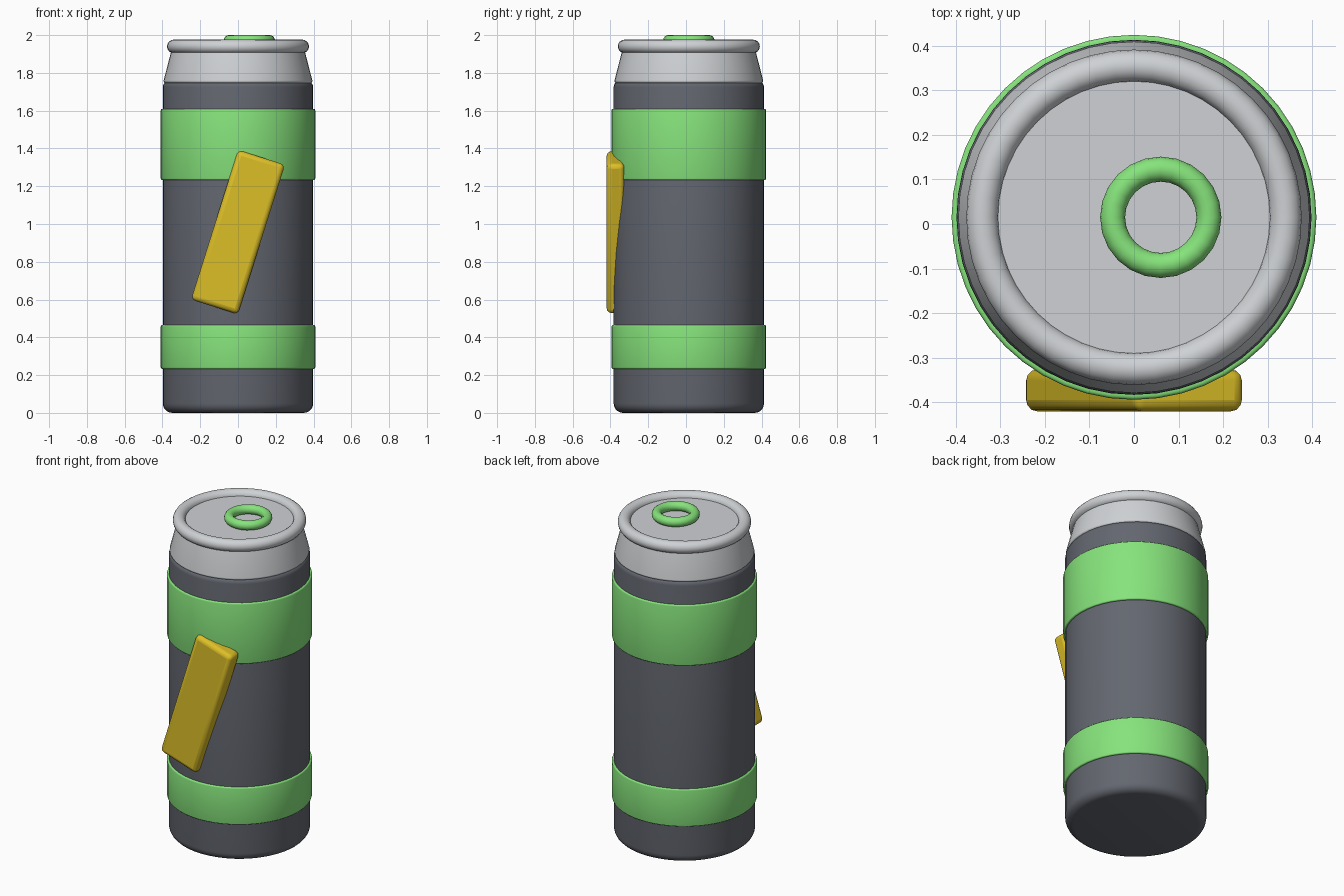
import bpy
from math import radians, sin, cos, pi

if "Cube" in bpy.data.objects:
    bpy.data.objects.remove(bpy.data.objects["Cube"])

CY = 0.015  # y of the can axis


def material(name, rgb):
    m = bpy.data.materials.new(name)
    m.diffuse_color = (*rgb, 1)
    m.use_nodes = True
    m.node_tree.nodes["Principled BSDF"].inputs["Base Color"].default_value = m.diffuse_color
    return m


GREEN = material("green", (0.24, 0.77, 0.20))
DARK = material("slate", (0.125, 0.135, 0.16))
YELLOW = material("yellow", (0.72, 0.52, 0.02))
SILVER = material("silver", (0.62, 0.64, 0.66))


def finish(ob, name, mat, angle=35):
    ob.name = name
    ob.data.materials.append(mat)
    bpy.context.view_layer.objects.active = ob
    for o in bpy.context.selected_objects:
        o.select_set(False)
    ob.select_set(True)
    bpy.ops.object.shade_smooth_by_angle(angle=radians(angle))
    return ob


def arc(r, z, rad, start, end, n=5):
    """Rounded profile corner centred on (r, z)."""
    return [(r + rad * cos(radians(start + (end - start) * i / n)),
             z + rad * sin(radians(start + (end - start) * i / n))) for i in range(n + 1)]


def lathe(name, profile, mat, n=48):
    """Closed solid of revolution from an (r, z) profile running bottom to top."""
    verts = [(r * cos(2 * pi * i / n), r * sin(2 * pi * i / n) + CY, z)
             for r, z in profile for i in range(n)]
    faces = [(k * n + i, k * n + (i + 1) % n, (k + 1) * n + (i + 1) % n, (k + 1) * n + i)
             for k in range(len(profile) - 1) for i in range(n)]
    faces.append(tuple(reversed(range(n))))
    faces.append(tuple(range((len(profile) - 1) * n, len(profile) * n)))
    mesh = bpy.data.meshes.new(name)
    mesh.from_pydata(verts, [], faces)
    ob = bpy.data.objects.new(name, mesh)
    bpy.context.collection.objects.link(ob)
    return finish(ob, name, mat)


def ring(name, x, z, major, minor, mat, n):
    bpy.ops.mesh.primitive_torus_add(location=(x, CY, z), major_radius=major,
                                     minor_radius=minor, major_segments=n, minor_segments=16)
    return finish(bpy.context.object, name, mat)


# Main body with rounded ends
lathe("can_body", arc(0.348, 0.05, 0.05, -90, 0) + arc(0.368, 1.725, 0.03, 0, 90), DARK)

# Raised coloured bands
for name, z0, z1 in (("lower_band", 0.233, 0.465), ("upper_band", 1.233, 1.61)):
    lathe(name, arc(0.401, z0 + 0.008, 0.008, -90, 0, 3)
          + arc(0.401, z1 - 0.008, 0.008, 0, 90, 3), GREEN)

# Tapered shoulder, its top face is the lid
lathe("shoulder_lid", [(0.384, 1.745)] + arc(0.384, 1.757, 0.010, -60, 15, 3) + [(0.346, 1.945)], SILVER)

# Rim and pull ring
ring("top_rim", 0, 1.94, 0.34, 0.036, SILVER, 48)
ring("pull_ring", 0.06, 1.972, 0.108, 0.028, GREEN, 24)

# Slanted plaque on the front
bpy.ops.mesh.primitive_cube_add(size=1, location=(0, -0.373, 0.957), rotation=(0, radians(17.5), 0))
plaque = bpy.context.object
plaque.scale = (0.26, 0.094, 0.83)
bpy.ops.object.transform_apply(location=False, rotation=False, scale=True)
bevel = plaque.modifiers.new("bevel", 'BEVEL')
bevel.width = 0.025
bevel.segments = 3
finish(plaque, "front_plaque", YELLOW)
